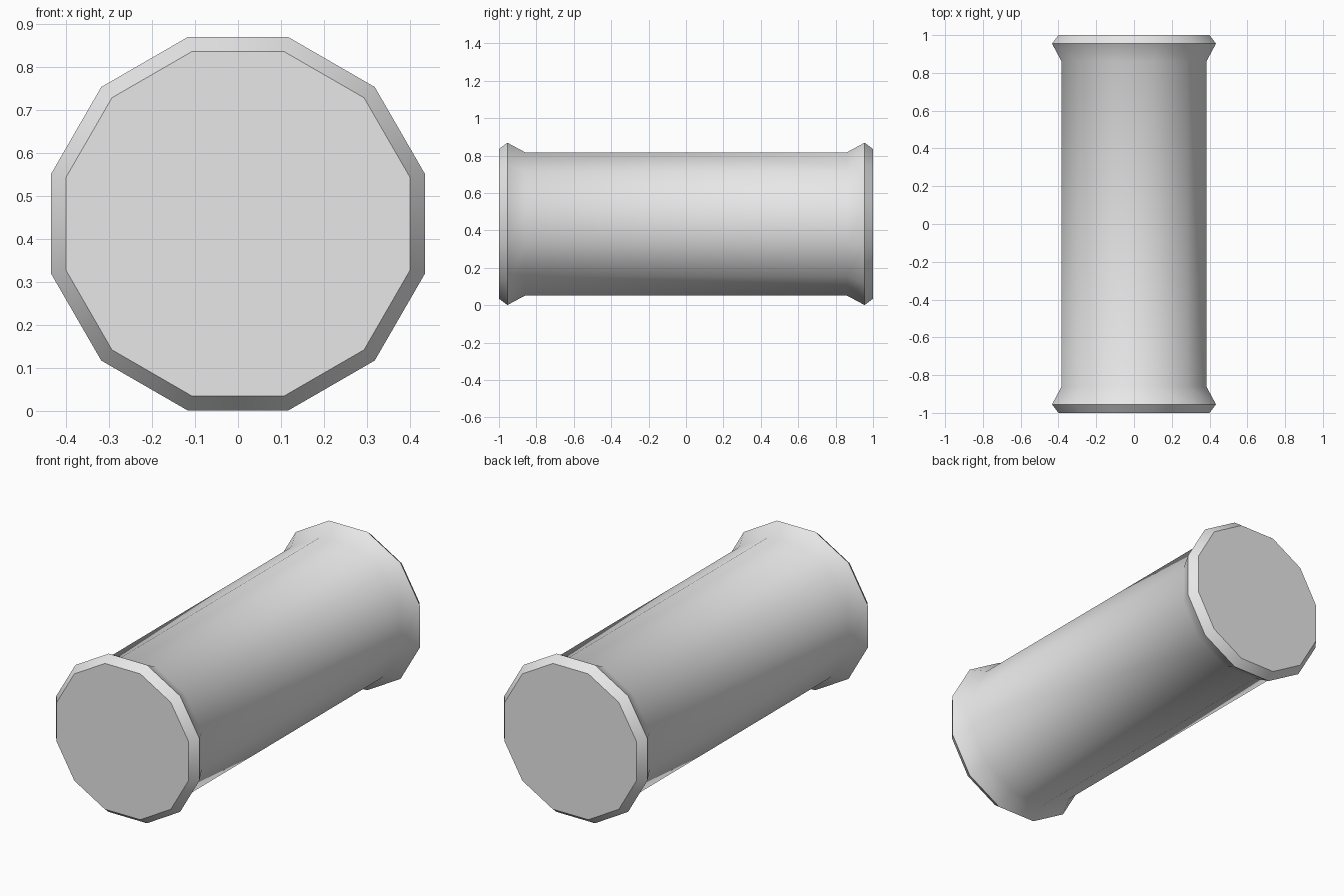
import bpy
import bmesh
from math import cos, sin, radians

cube = bpy.data.objects.get("Cube")
if cube:
    bpy.data.objects.remove(cube, do_unlink=True)

SIDES = 12
STEP = 360 / SIDES
CENTRE_Z = 0.435

# Half profile from the front cap inward: (y, distance from axis to flat)
half = [(-1.0, 0.40), (-0.955, 0.434), (-0.86, 0.383)]
profile = half + [(-y, r) for y, r in reversed(half)]

grey = bpy.data.materials.new("light_grey")
grey.use_nodes = True
colour = (0.8, 0.8, 0.8, 1)
grey.diffuse_color = colour
grey.node_tree.nodes["Principled BSDF"].inputs["Base Color"].default_value = colour


def add_ring(bm, y, apothem):
    """Twelve-sided ring around the y axis, with a flat on top."""
    radius = apothem / cos(radians(STEP / 2))
    angles = [radians(STEP * (i + 0.5)) for i in range(SIDES)]
    return [bm.verts.new((radius * cos(a), y, CENTRE_Z + radius * sin(a))) for a in angles]


# Twelve-sided barrel with flared, bevelled ends
bm = bmesh.new()
rings = [add_ring(bm, y, r) for y, r in profile]
for a, b in zip(rings, rings[1:]):
    for i in range(SIDES):
        j = (i + 1) % SIDES
        bm.faces.new((a[i], a[j], b[j], b[i]))
bm.faces.new(rings[0])
bm.faces.new(rings[-1])
bmesh.ops.recalc_face_normals(bm, faces=bm.faces)
for face in bm.faces:
    face.smooth = True

# Crisp cap and rim outlines
for ring in (rings[0], rings[1], rings[-2], rings[-1]):
    for i in range(SIDES):
        bm.edges.get((ring[i], ring[(i + 1) % SIDES])).smooth = False

# Crisp diagonal corners and one upper corner along the barrel
for i in (1, 2, 4, 7, 10):
    bm.edges.get((rings[2][i], rings[3][i])).smooth = False

mesh = bpy.data.meshes.new("flared_barrel")
bm.to_mesh(mesh)
bm.free()
mesh.materials.append(grey)
barrel = bpy.data.objects.new("flared_barrel", mesh)
bpy.context.collection.objects.link(barrel)
